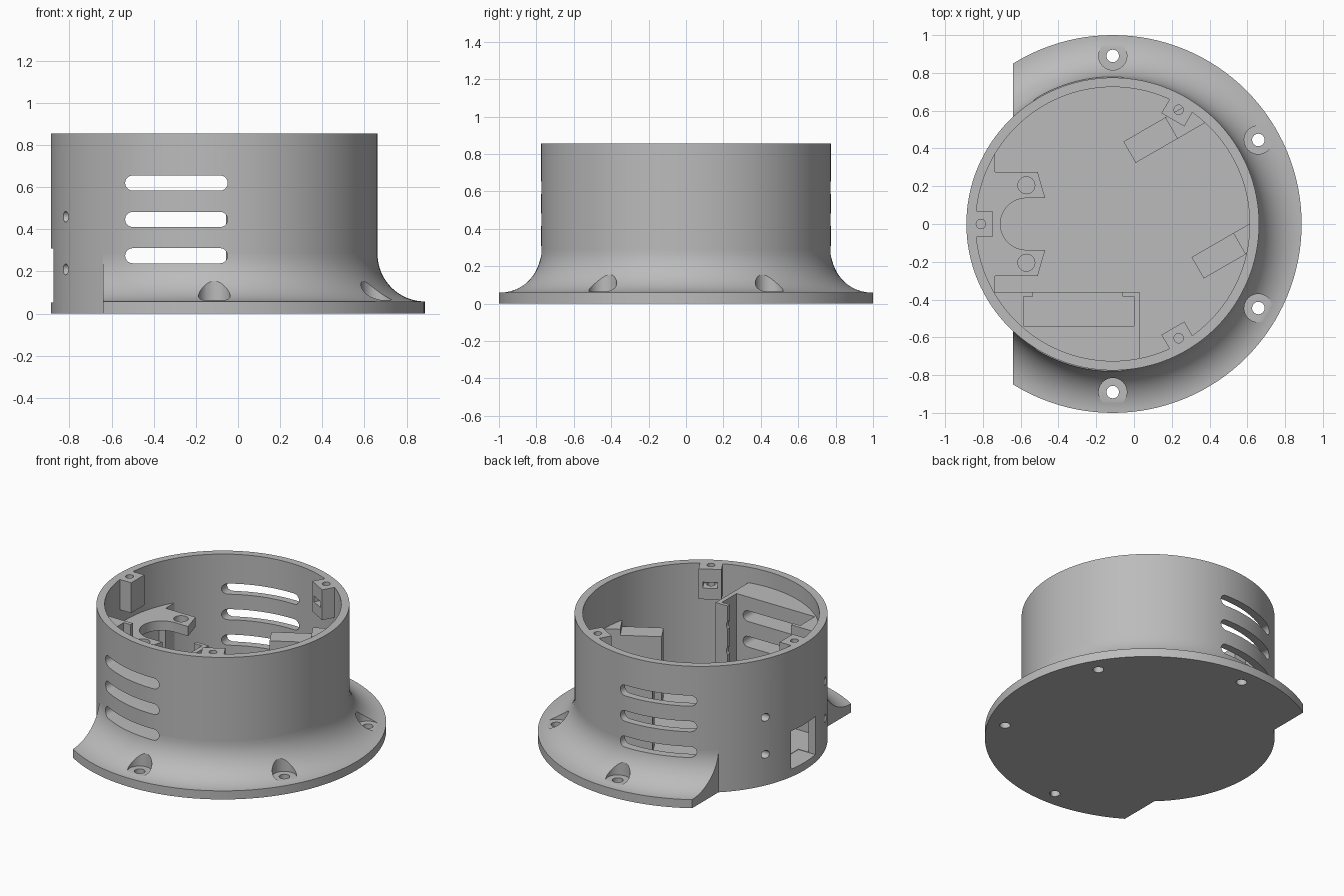
import bpy, bmesh, math
from mathutils import Matrix, Vector

if "Cube" in bpy.data.objects:
    bpy.data.objects.remove(bpy.data.objects["Cube"], do_unlink=True)

CX = -0.1125          # axis of the round housing
OUTER, INNER = 0.775, 0.725
HEIGHT, FLOOR = 0.855, 0.055
SEGMENTS = 128

plastic = bpy.data.materials.new("grey plastic")
plastic.use_nodes = True
GREY = (0.5, 0.5, 0.5, 1)
plastic.diffuse_color = GREY
plastic.node_tree.nodes["Principled BSDF"].inputs["Base Color"].default_value = GREY


def finish(name, bm):
    bmesh.ops.recalc_face_normals(bm, faces=bm.faces)
    mesh = bpy.data.meshes.new(name)
    bm.to_mesh(mesh)
    bm.free()
    mesh.materials.append(plastic)
    obj = bpy.data.objects.new(name, mesh)
    bpy.context.collection.objects.link(obj)
    return obj


def box(name, x, y, z, matrix=Matrix()):
    """Box from (low, high) ranges, then placed by a matrix."""
    bm = bmesh.new()
    bmesh.ops.create_cube(bm, size=1)
    for v in bm.verts:
        v.co = matrix @ Vector([(r[0] + r[1]) / 2 + c * (r[1] - r[0]) for r, c in zip((x, y, z), v.co)])
    return finish(name, bm)


def prism(name, outline, low, high, matrix=Matrix()):
    """Extrude a flat outline along local z."""
    bm = bmesh.new()
    face = bm.faces.new([bm.verts.new((x, y, low)) for x, y in outline])
    moved = bmesh.ops.extrude_face_region(bm, geom=[face])["geom"]
    for v in moved:
        if isinstance(v, bmesh.types.BMVert):
            v.co.z = high
    bmesh.ops.transform(bm, matrix=matrix, verts=bm.verts)
    return finish(name, bm)


def arc(x, y, r, start, end, n):
    angles = [math.radians(start + (end - start) * i / n) for i in range(n + 1)]
    return [(x + r * math.cos(a), y + r * math.sin(a)) for a in angles]


def rod(name, x, y, r, low, high, matrix=Matrix(), n=32):
    return prism(name, arc(x, y, r, 0, 360, n)[:-1], low, high, matrix)


def lathe(name, profile, closed):
    """Spin a profile of (radius, height) points round the housing axis."""
    bm = bmesh.new()
    verts = [bm.verts.new((CX + r, 0, z)) for r, z in profile]
    pairs = list(zip(verts, verts[1:])) + ([(verts[-1], verts[0])] if closed else [])
    edges = [bm.edges.new(p) for p in pairs]
    bmesh.ops.spin(bm, geom=verts + edges, cent=(CX, 0, 0), axis=(0, 0, 1),
                   angle=math.tau, steps=SEGMENTS)
    bmesh.ops.remove_doubles(bm, verts=bm.verts, dist=1e-4)
    return finish(name, bm)


def boolean(obj, tool, operation="DIFFERENCE"):
    mod = obj.modifiers.new("cut", "BOOLEAN")
    mod.operation, mod.object, mod.solver = operation, tool, "EXACT"
    graph = bpy.context.evaluated_depsgraph_get()
    mesh = bpy.data.meshes.new_from_object(obj.evaluated_get(graph))
    obj.modifiers.clear()
    obj.data = mesh


def cut(tool, *targets):
    for obj in targets:
        boolean(obj, tool)
    bpy.data.objects.remove(tool, do_unlink=True)


def fit_inside(obj):
    """Trim a fitting to the round inner wall."""
    tool = rod("trim", CX, 0, INNER + 0.005, -1, 2, n=SEGMENTS)
    boolean(obj, tool, "INTERSECT")
    bpy.data.objects.remove(tool, do_unlink=True)
    parts.append(obj)
    return obj


def around(degrees):
    return Matrix.Translation((CX, 0, 0)) @ Matrix.Rotation(math.radians(degrees), 4, "Z")


# Round cup with floor, and the flared mounting flange
housing = lathe("housing", [(0, 0), (OUTER, 0), (OUTER, HEIGHT), (INNER, HEIGHT),
                            (INNER, FLOOR), (0, FLOOR)], False)
flare = arc(1, 0.283, 0.225, 270, 180, 20)
flange = lathe("flange", [(0.77, 0), (1, 0)] + flare + [(0.77, 0.283)], True)
cut(box("flange_trim", (-2, -0.64), (-2, 2), (-1, 1)), flange)
parts = [housing, flange]

# Mounting holes with flat seats
for angle in (-90, -30, 30, 90):
    cut(rod("seat", 0.89, 0, 0.075, 0.065, 0.6, around(angle)), flange)
    cut(rod("hole", 0.89, 0, 0.033, -0.1, 0.6, around(angle)), flange)

# Board holder against the front wall
holder = fit_inside(box("board_holder", (-0.95, 0.03), (-0.9, -0.36), (0.04, 0.75)))
cut(box("pocket", (-0.585, 0), (-0.54, -0.385), (0.1, 1)), holder)
cut(box("mouth", (-0.535, -0.06), (-0.4, -0.3), (0.1, 1)), holder)

# Vent slots through both side walls
sideways = Matrix.Rotation(math.radians(90), 4, "X")
for z in (0.275, 0.447, 0.62):
    outline = arc(-0.085, z, 0.036, -90, 90, 10) + arc(-0.5, z, 0.036, 90, 270, 10)
    cut(prism("vent", outline, -1.2, 1.2, sideways), housing, flange, holder)

# Socket opening in the end wall
cut(box("socket", (-1, -0.75), (-0.13, 0.13), (0.052, 0.31)), housing)

# Screw posts beside the opening, with screw holes through the wall
along_x = Matrix.Rotation(math.radians(90), 4, "Y")
for name, side in (("left", 1), ("right", -1)):
    span = sorted((side * 0.276, side * 0.45))
    post = fit_inside(box(name + "_post", (-0.95, -0.735), span, (0.04, 0.555)))
    for z in (0.21, 0.46):
        cut(rod("screw", -z, side * 0.32, 0.026, -1, -0.7, along_x), housing, post)

# Shelf with a round notch and two holes
half = [(-0.95, 0.276), (-0.51, 0.276), (-0.47, 0.137)]
notch = arc(-0.57, 0, 0.137, 90, 270, 24)
shelf = fit_inside(prism("shelf", half + notch + [(x, -y) for x, y in reversed(half)], 0.49, 0.555))
for side in (1, -1):
    cut(rod("hole", -0.57, side * 0.205, 0.045, 0, 1), shelf)

# Lid bosses under the rim, each with a nut slot
for angle in (60, 180, 300):
    boss = fit_inside(box("lid_boss", (0.637, 0.8), (-0.07, 0.07), (0.65, HEIGHT), around(angle)))
    cut(rod("screw", 0.698, 0, 0.025, 0.6, 1, around(angle), 20), boss)
    cut(box("nut", (0.6, 0.715), (-0.045, 0.045), (0.725, 0.765), around(angle)), boss)

# Pair of slanted board guides, each with a raised step at the wall
for name, x, y in (("left_guide", 0.0875, 0.444), ("right_guide", 0.448, -0.168)):
    place = Matrix.Translation((x, y, 0)) @ Matrix.Rotation(math.radians(30), 4, "Z")
    fit_inside(box(name, (-0.128, 0.128), (-0.065, 0.065), (0.04, 0.515), place))
    fit_inside(box(name + "_step", (0.127, 0.5), (-0.065, 0.065), (0.04, 0.555), place))

# Smooth the round surfaces and keep the edges sharp
bpy.ops.object.select_all(action="DESELECT")
for obj in parts:
    obj.select_set(True)
bpy.context.view_layer.objects.active = housing
bpy.ops.object.shade_smooth_by_angle(angle=math.radians(30))
